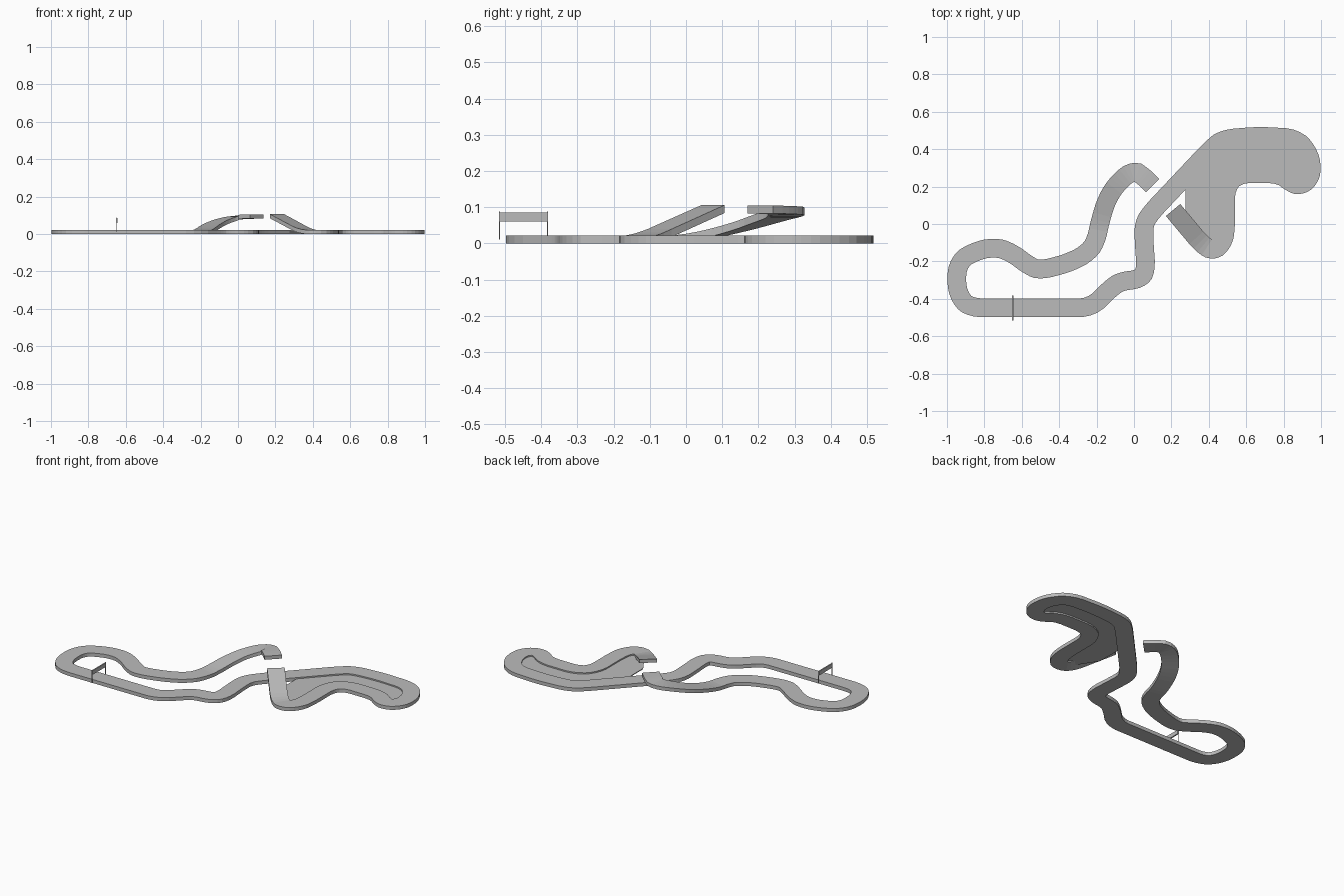
import bpy, bmesh
from mathutils import Vector

if "Cube" in bpy.data.objects:
    bpy.data.objects.remove(bpy.data.objects["Cube"])

grey = bpy.data.materials.new("plain grey")
grey.diffuse_color = (0.5, 0.5, 0.5, 1)
grey.use_nodes = True
grey.node_tree.nodes["Principled BSDF"].inputs["Base Color"].default_value = grey.diffuse_color
T = 0.022   # road thickness
W = 0.05    # half road width


def finish(name, bm):
    bmesh.ops.recalc_face_normals(bm, faces=bm.faces)
    me = bpy.data.meshes.new(name)
    bm.to_mesh(me)
    bm.free()
    ob = bpy.data.objects.new(name, me)
    bpy.context.collection.objects.link(ob)
    me.materials.append(grey)
    return ob


def round_path(pts, times=2, limit=0.035):
    """Cut the corners of an open path, keeping the straights straight."""
    for _ in range(times):
        out = [pts[0]]
        for a, p, b in zip(pts, pts[1:], pts[2:]):
            for q in (a, b):
                d = q - p
                out.append(p + d * min(0.28, limit / d.length))
        pts = out + [pts[-1]]
        limit *= 0.5
    return pts


def road(name, flat_pts):
    pts = round_path([Vector(p) for p in flat_pts])
    bm = bmesh.new()
    rings = []
    for i, p in enumerate(pts):
        d1 = (pts[i] - pts[i - 1]) if i else (pts[1] - pts[0])
        d2 = (pts[i + 1] - pts[i]) if i < len(pts) - 1 else d1
        n1, n2 = [Vector((-d.y, d.x, 0)).normalized() for d in (d1, d2)]
        n = (n1 + n2).normalized()
        n *= W / max(0.7, n.dot(n1))
        low = Vector((0, 0, -T))
        rings.append([bm.verts.new(v) for v in (p - n, p + n, p + n + low, p - n + low)])
    for r, s in zip(rings, rings[1:]):
        for k in range(4):
            bm.faces.new((r[k], r[(k + 1) % 4], s[(k + 1) % 4], s[k]))
    bm.faces.new(rings[0])
    bm.faces.new(rings[-1])
    return finish(name, bm)


def box(name, lo, hi):
    bm = bmesh.new()
    bmesh.ops.create_cube(bm, size=1)
    for v in bm.verts:
        v.co = [(l + h) / 2 + c * (h - l) for l, h, c in zip(lo, hi, v.co)]
    return finish(name, bm)


# road: from the broken ramp on the left, round both loops, to the jump ramp
ramp_up = [(0.1, 0.205, 0.104), (0.05, 0.255, 0.104), (0, 0.288, 0.1),
           (-0.08, 0.23, 0.082), (-0.145, 0.135, 0.052), (-0.185, 0, T)]
left_loop = [(-0.2, -0.08), (-0.24, -0.15), (-0.34, -0.205), (-0.5, -0.248),
             (-0.56, -0.225), (-0.66, -0.148), (-0.75, -0.122), (-0.86, -0.15),
             (-0.935, -0.2), (-0.953, -0.3), (-0.93, -0.4), (-0.87, -0.448)]
front_side = [(-0.23, -0.448), (-0.11, -0.33), (-0.06, -0.305), (0.03, -0.295),
              (0.065, -0.25), (0.053, -0.08), (0.053, 0), (0.09, 0.06)]
right_loop = [(0.42, 0.41), (0.48, 0.455), (0.66, 0.47), (0.86, 0.46), (0.93, 0.39),
              (0.953, 0.3), (0.935, 0.235), (0.885, 0.205), (0.84, 0.22),
              (0.78, 0.268), (0.56, 0.27), (0.49, 0.2), (0.49, -0.03),
              (0.475, -0.1), (0.425, -0.145), (0.365, -0.112)]
ground = [(x, y, T) for x, y in left_loop + front_side + right_loop]
road("race_track", ramp_up + ground + [(0.209, 0.075, 0.106)])

# sunken infield plate between the roads of the right loop
bm = bmesh.new()
edge = [(0.275, 0.03), (0.275, 0.24)] + right_loop
base = bm.faces.new([bm.verts.new((x, y, 0.009)) for x, y in edge])
top = bmesh.ops.extrude_face_region(bm, geom=[base])
for v in top["geom"]:
    if isinstance(v, bmesh.types.BMVert):
        v.co.z = 0.014
bmesh.ops.triangulate(bm, faces=[f for f in bm.faces if len(f.verts) > 4])
finish("infield", bm)

# start gantry: two thin posts and a banner across the straight
for side, y in (("front", -0.515), ("back", -0.383)):
    box("gantry_post_" + side, (-0.65, y - 0.0015, 0.01), (-0.646, y + 0.0015, 0.088))
box("gantry_banner", (-0.652, -0.515, 0.06), (-0.644, -0.383, 0.085))
